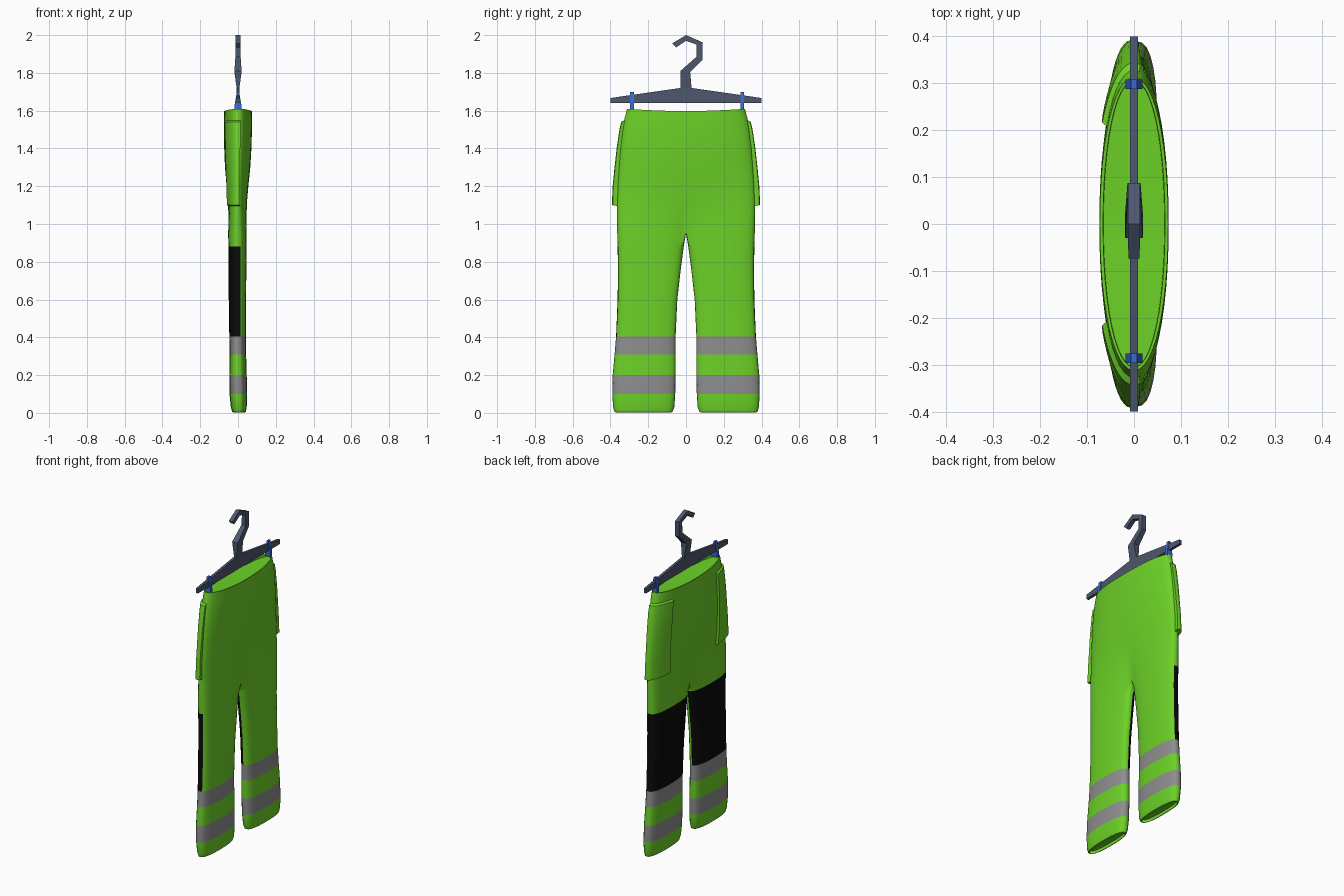
import bpy, bmesh, math

if "Cube" in bpy.data.objects:
    bpy.data.objects.remove(bpy.data.objects["Cube"])

def material(name, rgb):
    m = bpy.data.materials.new(name)
    m.diffuse_color = (*rgb, 1)
    m.use_nodes = True
    m.node_tree.nodes["Principled BSDF"].inputs["Base Color"].default_value = m.diffuse_color
    return m

GREEN = material("bright green", (0.15, 0.64, 0.02))
BLACK = material("black", (0.003, 0.003, 0.003))
GREY = material("reflective grey", (0.27, 0.27, 0.27))
SLATE = material("slate", (0.075, 0.095, 0.155))
BLUE = material("blue", (0.045, 0.15, 0.68))

def finish(bm, name, mats, mirror=False, angle=40):
    bmesh.ops.recalc_face_normals(bm, faces=bm.faces)
    me = bpy.data.meshes.new(name)
    bm.to_mesh(me)
    bm.free()
    ob = bpy.data.objects.new(name, me)
    bpy.context.collection.objects.link(ob)
    for m in mats:
        me.materials.append(m)
    if mirror:
        mod = ob.modifiers.new("mirror", 'MIRROR')
        mod.use_axis = (False, True, False)
        mod.merge_threshold = 0.0005
    bpy.ops.object.select_all(action='DESELECT')
    ob.select_set(True)
    bpy.context.view_layer.objects.active = ob
    bpy.ops.object.shade_smooth_by_angle(angle=math.radians(angle))
    return ob

# Trouser section stations: z, outer y, inner y, half thickness, x centre, leg weight
ST = [(0.005, .378, .072, .036, .005, 1), (0.03, .386, .062, .042, .004, 1),
      (0.10, .390, .057, .047, .002, 1), (0.20, .388, .055, .046, .0, 1),
      (0.31, .378, .055, .044, -.001, 1), (0.405, .370, .055, .044, -.002, 1),
      (0.60, .362, .046, .046, -.003, 1), (0.75, .360, .029, .047, -.003, 1),
      (0.88, .362, .012, .048, -.003, 1), (0.95, .364, 0, .049, -.003, 1),
      (1.04, .366, 0, .051, -.003, .62), (1.12, .366, 0, .055, -.003, .28),
      (1.20, .364, 0, .060, -.003, .1), (1.30, .357, 0, .067, -.002, 0),
      (1.40, .349, 0, .072, -.001, 0), (1.50, .337, 0, .074, 0, 0),
      (1.56, .325, 0, .074, 0, 0), (1.61, .312, 0, .073, 0, 0)]
CROTCH, M, K, PHI = 9, 24, 4, math.radians(25)
SPAN = 2 * math.pi - 2 * PHI

def spow(v, p):
    return math.copysign(abs(v) ** p, v)

def params(z):
    for a, b in zip(ST, ST[1:]):
        if z <= b[0]:
            f = max(0, (z - a[0]) / (b[0] - a[0]))
            return [p + (q - p) * f for p, q in zip(a, b)]
    return list(ST[-1])

def section(u, z, shrink=0.0):
    """Point of the half section: u=0 front seam, 0.5 outer side, 1 back seam."""
    _, out, inn, t, xc, w = params(z)
    out, t = out - shrink, t - shrink
    if w == 1:
        inn += shrink
    phi, a = PHI + u * SPAN, math.pi * u
    lx = -t * spow(math.sin(phi), .75)
    ly = (out + inn) / 2 - (out - inn) / 2 * spow(math.cos(phi), .85)
    bx, by = -t * spow(math.cos(a), .95), out * abs(math.sin(a)) ** .95
    y = by + (ly - by) * w
    if z >= ST[CROTCH][0] and (u < 1e-6 or u > 1 - 1e-6):
        y = 0
    return xc + bx + (lx - bx) * w, y

# Trousers: one half, mirrored across y = 0
bm = bmesh.new()
us = [i / M for i in range(M + 1)] + [1 + 2 * PHI / SPAN * k / K for k in range(1, K)]

def ring(z, full, shrink=0.0, dz=0.0):
    vs = []
    for u in (us if full else us[:M + 1]):
        x, y = section(u, z, shrink)
        dip = 0.012 * (1 - (y / .312) ** 2) if z > 1.6 else 0
        vs.append(bm.verts.new((x, y, z + dz - dip)))
    return vs

def bridge(a, b, closed, mat_of=lambda j: 0):
    n = len(a) if closed else M
    for j in range(n):
        k = (j + 1) % len(a)
        bm.faces.new((a[j], a[k], b[k], b[j])).material_index = mat_of(j)

rings = [ring(s[0], i <= CROTCH) for i, s in enumerate(ST)]
for i in range(len(ST) - 1):
    if i in (2, 4):        # reflective bands
        f = lambda j: 2
    elif i in (5, 6, 7):   # knee panels on the front half
        f = lambda j: 1 if j < 13 or j >= M + 2 else 0
    else:
        f = lambda j: 0
    bridge(rings[i], rings[i + 1], i < CROTCH, f)

# Recessed leg and waist openings
for z, full, up, base in ((ST[0][0], True, 1, rings[0]), (ST[-1][0], False, -1, rings[-1])):
    rim = ring(z, full, .007, -.003 * up if full else 0)
    deep = ring(z, full, .008, .015 * up)
    bridge(base, rim, full)
    bridge(rim, deep, full)
    bm.faces.new(deep)
finish(bm, "trousers", [GREEN, BLACK, GREY], mirror=True)

# Side pockets: a raised patch that follows the trouser surface
bm = bmesh.new()
NU, ZS = 12, [1.095, 1.10, 1.115, 1.2, 1.3, 1.4, 1.5, 1.54, 1.55]
grid = []
for r, z in enumerate(ZS):
    row = []
    for i in range(-1, NU + 2):
        edge = i in (-1, NU + 1) or r in (0, len(ZS) - 1)
        u = 0.215 + (0.545 - 0.215) * min(max(i, 0), NU) / NU
        x, y = section(u, z)
        d = -0.004 if edge else 1.0
        side = 0.026 - 0.012 * max(0, (z - 1.15) / 0.4)
        a = math.pi * u
        x -= d * (0.012 * math.cos(a) if not edge else math.cos(a))
        y += d * (side * math.sin(a) ** 2 if not edge else 1)
        row.append(bm.verts.new((x, y, z)))
    grid.append(row)
for a, b in zip(grid, grid[1:]):
    for i in range(len(a) - 1):
        bm.faces.new((a[i], a[i + 1], b[i + 1], b[i]))
finish(bm, "side_pockets", [GREEN], mirror=True)

def prism(name, pts, mat, axis, lo, hi):
    """Extrude a 2D outline along x (y,z outline) or y (x,z outline)."""
    bm = bmesh.new()
    put = (lambda p, d: (d, p[0], p[1])) if axis == 'x' else (lambda p, d: (p[0], d, p[1]))
    a = [bm.verts.new(put(p, lo)) for p in pts]
    b = [bm.verts.new(put(p, hi)) for p in pts]
    bm.faces.new(a)
    bm.faces.new(b)
    for i in range(len(pts)):
        k = (i + 1) % len(pts)
        bm.faces.new((a[i], a[k], b[k], b[i]))
    return finish(bm, name, [mat], angle=20)

# Hanger bar
prism("hanger_bar", [(-.4, 1.64), (.4, 1.64), (.4, 1.667), (.03, 1.72), (-.03, 1.72), (-.4, 1.667)],
      SLATE, 'x', -.008, .008)

# Hanger hook: flat-sided strip with left edge, right edge and half thickness per station
HOOK = [(-.028, 1.715, .03, 1.715, .007), (-.03, 1.81, .022, 1.805, .019),
        (.055, 1.885, .087, 1.87, .014), (.056, 1.95, .087, 1.962, .013),
        (0, 1.97, 0, 2.0, .013), (-.052, 1.935, -.073, 1.956, .012)]
bm = bmesh.new()
loops = [[bm.verts.new(c) for c in ((-h, a, b), (h, a, b), (h, c, d), (-h, c, d))]
         for a, b, c, d, h in HOOK]
for p, q in zip(loops, loops[1:]):
    for i in range(4):
        k = (i + 1) % 4
        bm.faces.new((p[i], p[k], q[k], q[i]))
bm.faces.new(loops[0])
bm.faces.new(loops[-1])
finish(bm, "hanger_hook", [SLATE], angle=20)

# Clips gripping the waistband
for name, y in (("clip_left", -.286), ("clip_right", .298)):
    prism(name, [(-.018, 1.605), (.018, 1.605), (.018, 1.63), (.006, 1.70), (-.006, 1.70), (-.018, 1.63)],
          BLUE, 'y', y - .01, y + .01)
